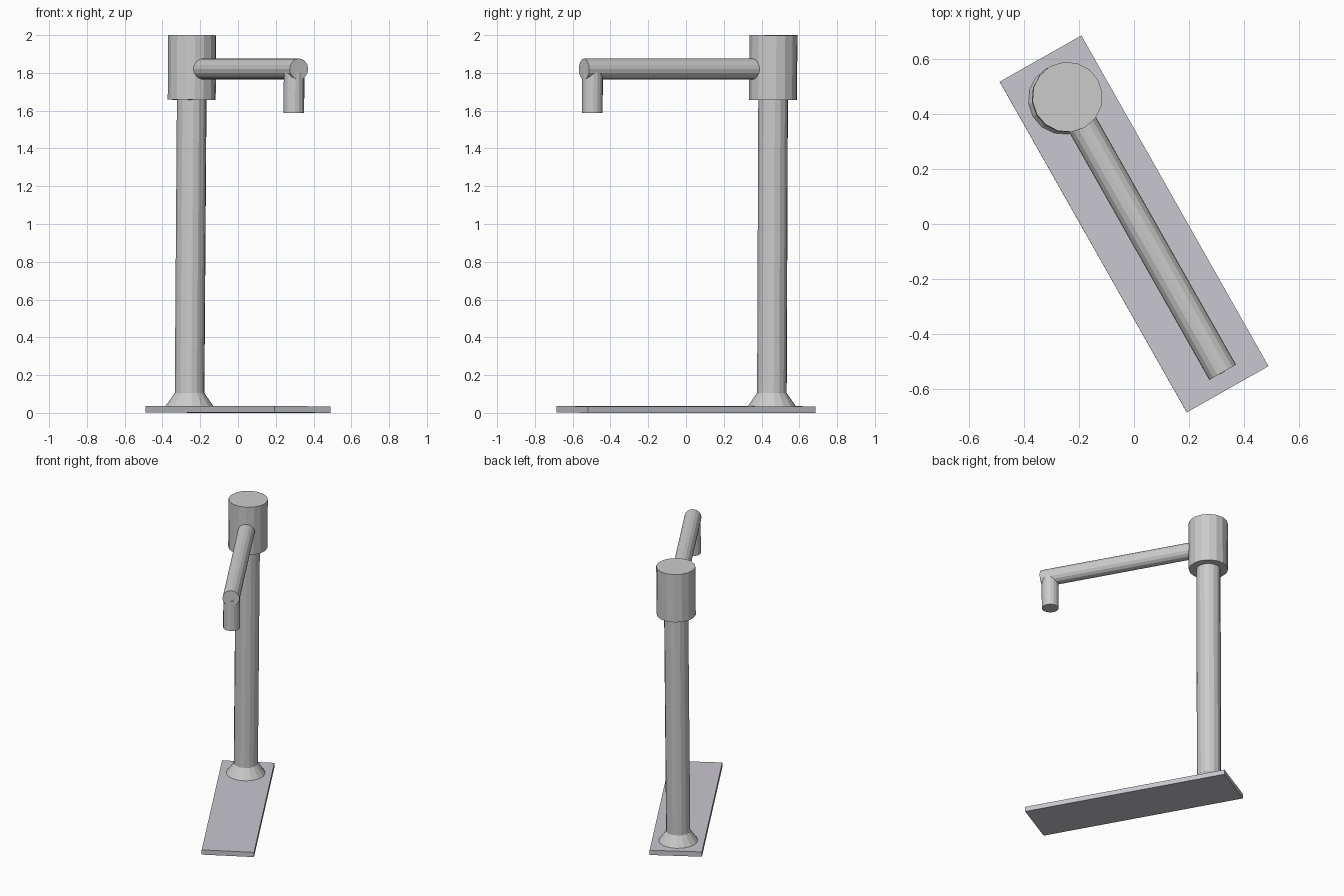
import bpy, bmesh, math
from mathutils import Matrix, Vector

if "Cube" in bpy.data.objects:
    bpy.data.objects.remove(bpy.data.objects["Cube"])

# Whole fixture is turned about z and leans very slightly to one side
FRAME = (Matrix.Translation((0, 0, 0.0014))
         @ Matrix.Rotation(math.radians(-60.5), 4, 'Z')
         @ Matrix.Rotation(-0.0083, 4, 'X'))
SIDES = 16


def add_object(name, bm):
    bmesh.ops.recalc_face_normals(bm, faces=bm.faces)
    mesh = bpy.data.meshes.new(name)
    bm.to_mesh(mesh)
    bm.free()
    obj = bpy.data.objects.new(name, mesh)
    obj.matrix_world = FRAME
    bpy.context.collection.objects.link(obj)
    return obj


def tube(name, start, end, r1, r2=None):
    """Capped cylinder or cone between two points."""
    start, end = Vector(start), Vector(end)
    axis = end - start
    turn = axis.to_track_quat('Z', 'Y').to_matrix().to_4x4()
    bm = bmesh.new()
    bmesh.ops.create_cone(bm, cap_ends=True, segments=SIDES, radius1=r1,
                          radius2=r1 if r2 is None else r2, depth=axis.length,
                          matrix=Matrix.Translation((start + end) / 2) @ turn)
    return add_object(name, bm)


# Base plate
bm = bmesh.new()
bmesh.ops.create_cube(bm, size=1)
bmesh.ops.scale(bm, vec=(1.384, 0.342, 0.034), verts=bm.verts)
bmesh.ops.translate(bm, vec=(0, 0, 0.017), verts=bm.verts)
plate = add_object("base_plate", bm)
mat = bpy.data.materials.new("plate_grey")
mat.diffuse_color = (0.58, 0.57, 0.62, 1)
mat.use_nodes = True
mat.node_tree.nodes["Principled BSDF"].inputs["Base Color"].default_value = mat.diffuse_color
plate.data.materials.append(mat)

# Upright post with flared foot and wide head
PX = -0.522
tube("foot_flange", (PX, 0, 0.034), (PX, 0, 0.104), 0.128, 0.079)
tube("post", (PX, 0, 0.034), (PX, 0, 1.656), 0.079)
tube("head", (PX, 0, 1.656), (PX, 0, 1.9986), 0.128)

# Horizontal arm and downward spout
tube("arm", (PX + 0.1, 0, 1.819), (0.629, 0, 1.819), 0.056)
tube("spout", (0.577, 0, 1.80), (0.577, 0, 1.587), 0.055)
